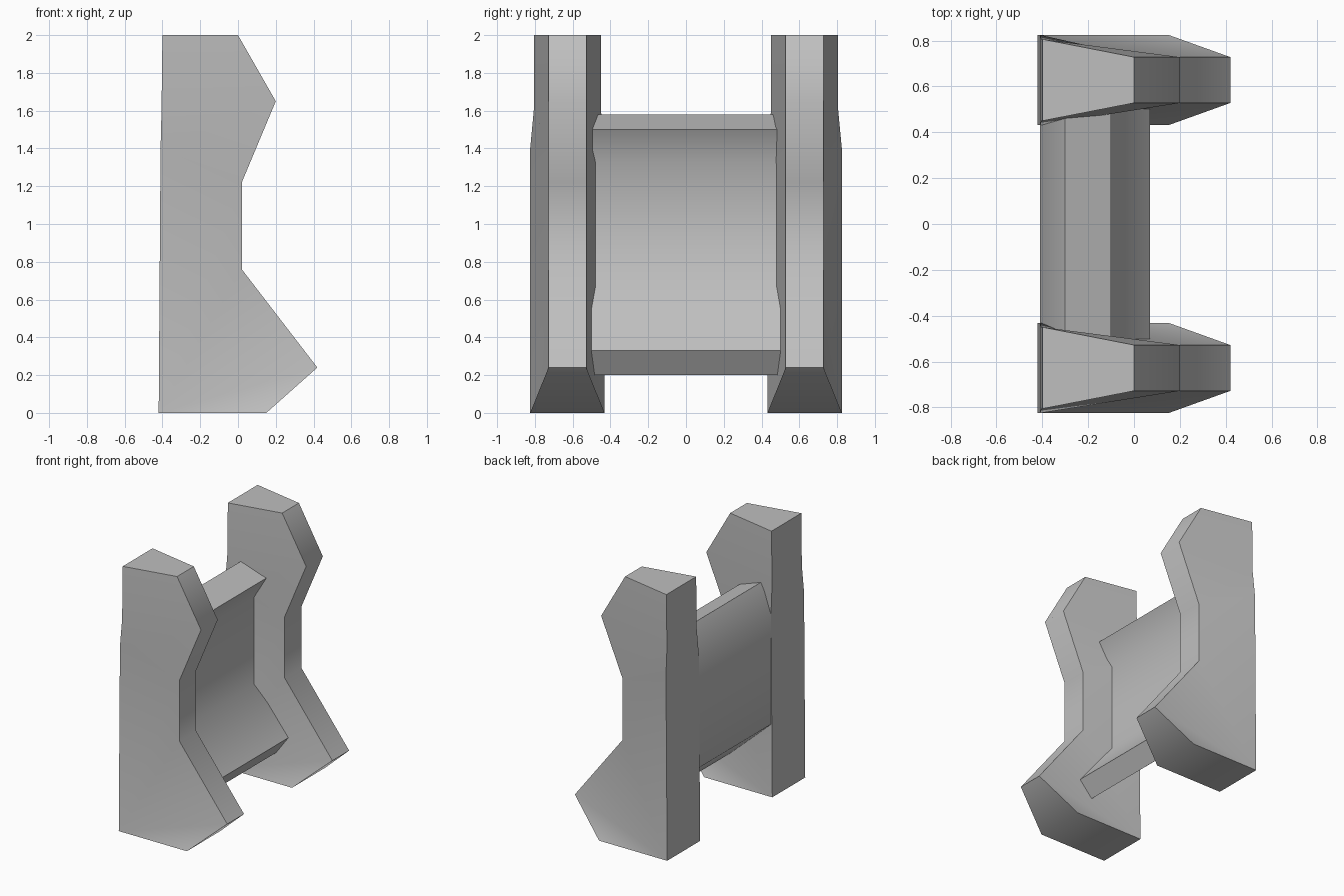
import bpy
import bmesh
import math

cube = bpy.data.objects.get("Cube")
if cube:
    bpy.data.objects.remove(cube, do_unlink=True)

# One plain grey for every part
grey = bpy.data.materials.new("light_grey")
grey.use_nodes = True
colour = (0.52, 0.52, 0.52, 1)
grey.diffuse_color = colour
grey.node_tree.nodes["Principled BSDF"].inputs["Base Color"].default_value = colour


def prism(name, outline, panels, y):
    """Extrude an (x, z, half_width) outline along y; panels close each side."""
    bm = bmesh.new()
    near, far = [[bm.verts.new((x, y + s * w, z)) for x, z, w in outline]
                 for s in (-1, 1)]
    n = len(outline)
    for i in range(n):
        j = (i + 1) % n
        bm.faces.new((near[i], far[i], far[j], near[j]))
    for panel in panels:
        bm.faces.new([near[i] for i in panel])
        bm.faces.new([far[i] for i in reversed(panel)])
    bmesh.ops.recalc_face_normals(bm, faces=bm.faces)
    mesh = bpy.data.meshes.new(name)
    bm.to_mesh(mesh)
    bm.free()
    mesh.materials.append(grey)
    obj = bpy.data.objects.new(name, mesh)
    bpy.context.collection.objects.link(obj)
    bpy.ops.object.select_all(action="DESELECT")
    obj.select_set(True)
    bpy.context.view_layer.objects.active = obj
    bpy.ops.object.shade_smooth_by_angle(angle=math.radians(56))
    return obj


# Upright side plates: wide at the back, narrow along the front edge
WIDE, UPPER, NARROW = 0.197, 0.178, 0.1
plate = [
    (-0.42, 0, WIDE), (0.15, 0, WIDE), (0.42, 0.24, NARROW),
    (0.02, 0.76, NARROW), (0.02, 1.22, NARROW), (0.2, 1.65, NARROW),
    (0, 2, NARROW), (-0.4, 2, UPPER), (-0.405, 1.6, UPPER), (-0.41, 1.4, WIDE),
]
plate_panels = [(0, 1, 2), (0, 2, 3), (0, 3, 4, 9), (9, 4, 5, 8), (8, 5, 6, 7)]
for name, y in (("front_side_plate", -0.628), ("rear_side_plate", 0.628)):
    prism(name, plate, plate_panels, y)

# Bent panel joining the two plates
SPAN = 0.6
panel = [(x, z, SPAN) for x, z in (
    (-0.41, 0.55), (-0.02, 0.2), (0.07, 0.33), (-0.2, 0.67),
    (-0.2, 1.33), (-0.1, 1.5), (-0.3, 1.58), (-0.41, 1.38))]
prism("cross_panel", panel, [(0, 1, 2, 3), (0, 3, 4, 7), (7, 4, 5, 6)], 0)
